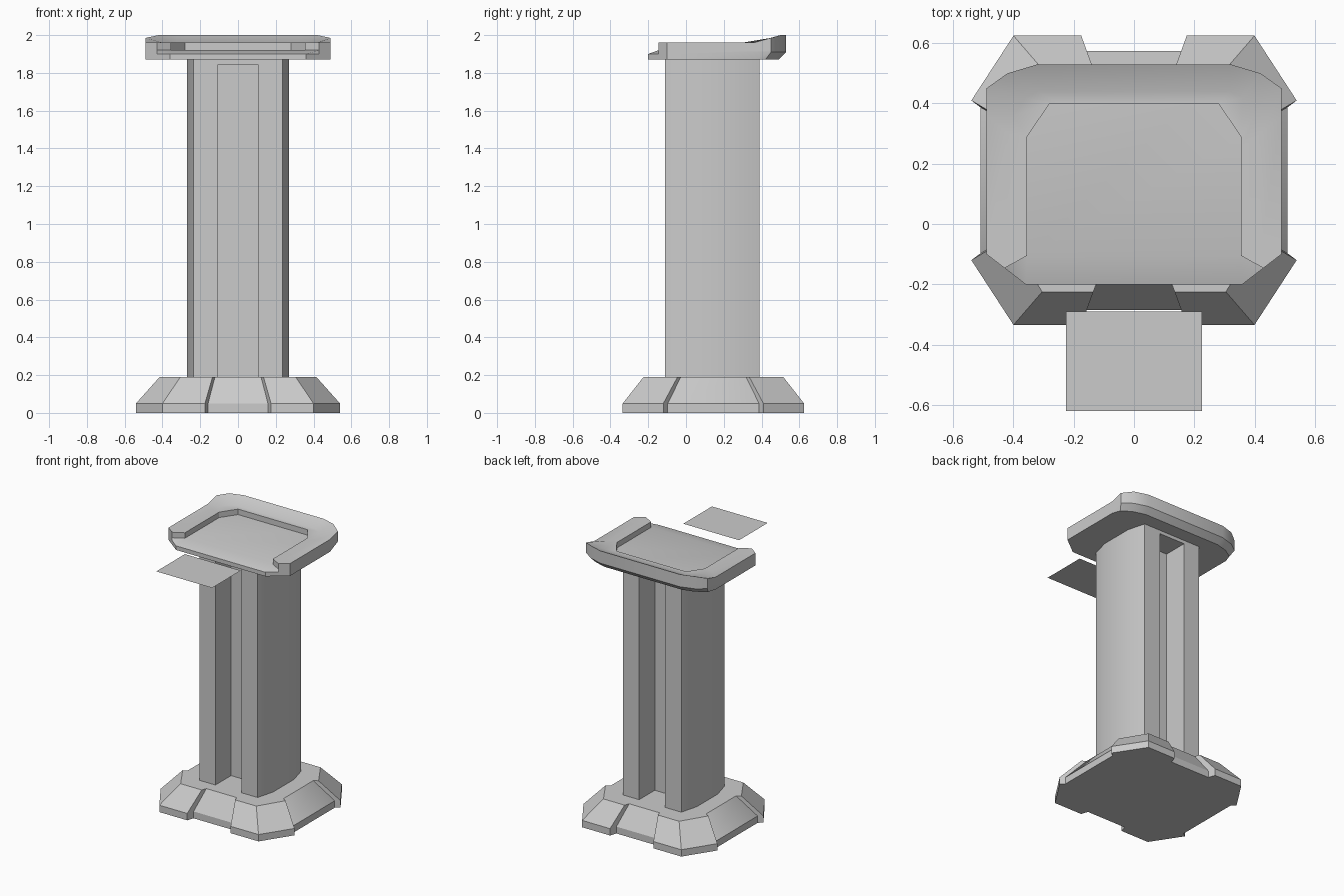
import bpy, bmesh, math

if "Cube" in bpy.data.objects:
    bpy.data.objects.remove(bpy.data.objects["Cube"])

CY = 0.14  # depth centre of the column and base


def finish(name, bm, smooth=True):
    bmesh.ops.recalc_face_normals(bm, faces=bm.faces)
    me = bpy.data.meshes.new(name)
    bm.to_mesh(me)
    bm.free()
    ob = bpy.data.objects.new(name, me)
    bpy.context.collection.objects.link(ob)
    if smooth:
        bpy.ops.object.select_all(action='DESELECT')
        ob.select_set(True)
        bpy.context.view_layer.objects.active = ob
        bpy.ops.object.shade_smooth_by_angle(angle=math.radians(25))
    return ob


def loft(bm, loops, closed=True):
    """Skin matching point loops and cap the first and last."""
    rings = [[bm.verts.new(p) for p in lp] for lp in loops]
    n = len(rings[0])
    for a, b in zip(rings, rings[1:]):
        for i in range(n):
            j = (i + 1) % n
            bm.faces.new((a[i], a[j], b[j], b[i]))
    bm.faces.new(rings[0])
    bm.faces.new(rings[-1])


def at(pts, z, cy=0.0):
    return [(x, y + cy, z) for x, y in pts]


def mirror_x(half):
    """Close a right-hand half outline across x = 0."""
    return half + [(-p[0],) + tuple(p[1:]) for p in reversed(half)]


def octagon(x, xs, y, ys):
    return mirror_x([(xs, -y), (x, -ys), (x, ys), (xs, y)])


# Base core: the recessed panels between the corner blocks
BY = 0.145
low, high = octagon(.51, .38, .43, .24), octagon(.385, .29, .335, .17)
bm = bmesh.new()
loft(bm, [at(low, 0, BY), at(low, .05, BY), at(high, .19, BY)])
finish("base_core", bm)

# Four raised base corner blocks
low = [(.175, .48), (.40, .48), (.54, .265), (.50, .235), (.155, .42)]
high = [(.135, .37), (.305, .37), (.415, .19), (.38, .17), (.12, .33)]
bm = bmesh.new()
for sx in (1, -1):
    for sy in (1, -1):
        a = [(x * sx, y * sy) for x, y in low]
        b = [(x * sx, y * sy) for x, y in high]
        loft(bm, [at(a, 0, BY), at(a, .05, BY), at(b, .19, BY)])
finish("base_corner_blocks", bm)

# Column with a deep groove cut into front and back
prof = octagon(.27, .235, .25, .12)
bm = bmesh.new()
loft(bm, [at(prof, .18, CY), at(prof, 1.875, CY)])
column = finish("column", bm, smooth=False)
for s in (-1, 1):
    box = [(-.105, s * .07), (.105, s * .07), (.105, s * .4), (-.105, s * .4)]
    bm = bmesh.new()
    loft(bm, [at(box, .1, CY), at(box, 1.845, CY)])
    cutter = finish("groove_cutter", bm, smooth=False)
    cutter.hide_render = True
    mod = column.modifiers.new("groove", 'BOOLEAN')
    mod.object, mod.operation, mod.solver = cutter, 'DIFFERENCE', 'EXACT'
    bpy.ops.object.select_all(action='DESELECT')
    column.select_set(True)
    bpy.context.view_layer.objects.active = column
    bpy.ops.object.modifier_apply(modifier=mod.name)
    bpy.data.objects.remove(cutter)
bpy.ops.object.shade_smooth_by_angle(angle=math.radians(25))

# Tray slab: chamfered underside at the back, sloping lip at the front
outer = [(.36, -.20), (.43, -.146), (.49, -.10), (.49, .36),
         (.49, .45), (.42, .50), (.32, .53)]
under = outer[:4] + [(.47, .42), (.40, .465), (.31, .49)]
floor = [(.355, -.105)] + outer[1:]
edge = [(x, y, 1.90 if y < 0 else 1.91) for x, y in outer]
bm = bmesh.new()
loft(bm, [at(mirror_x(under), 1.87), mirror_x(edge), at(mirror_x(floor), 1.92)])
finish("tray_slab", bm)

# U-shaped tray rim, rising toward the back
inner = [(.355, -.105), (.355, -.07), (.355, .25), (.355, .29), (.28, .40), (.25, .40)]
mid = [(.39, -.125), (.42, -.08), (.42, .30), (.40, .36), (.36, .42), (.32, .44)]
tops = [1.96, 1.96, 1.96, 1.985, 2.0, 2.0]
secs = []
for (ix, iy), (mx, my), (ox, oy), t in zip(inner, mid, outer[1:], tops):
    secs.append([(ix, iy, 1.915), (ix, iy, 1.96), (mx, my, 1.96),
                 (ox, oy, t), (ox, oy, 1.92)])
secs += [[(-x, y, z) for x, y, z in s] for s in reversed(secs)]
bm = bmesh.new()
loft(bm, secs)
finish("tray_rim", bm)

# Thin flat panel floating in front of the tray
bm = bmesh.new()
bm.faces.new([bm.verts.new(p) for p in
              at([(-.225, -.62), (.225, -.62), (.225, -.29), (-.225, -.29)], 1.91)])
finish("front_panel", bm, smooth=False)
